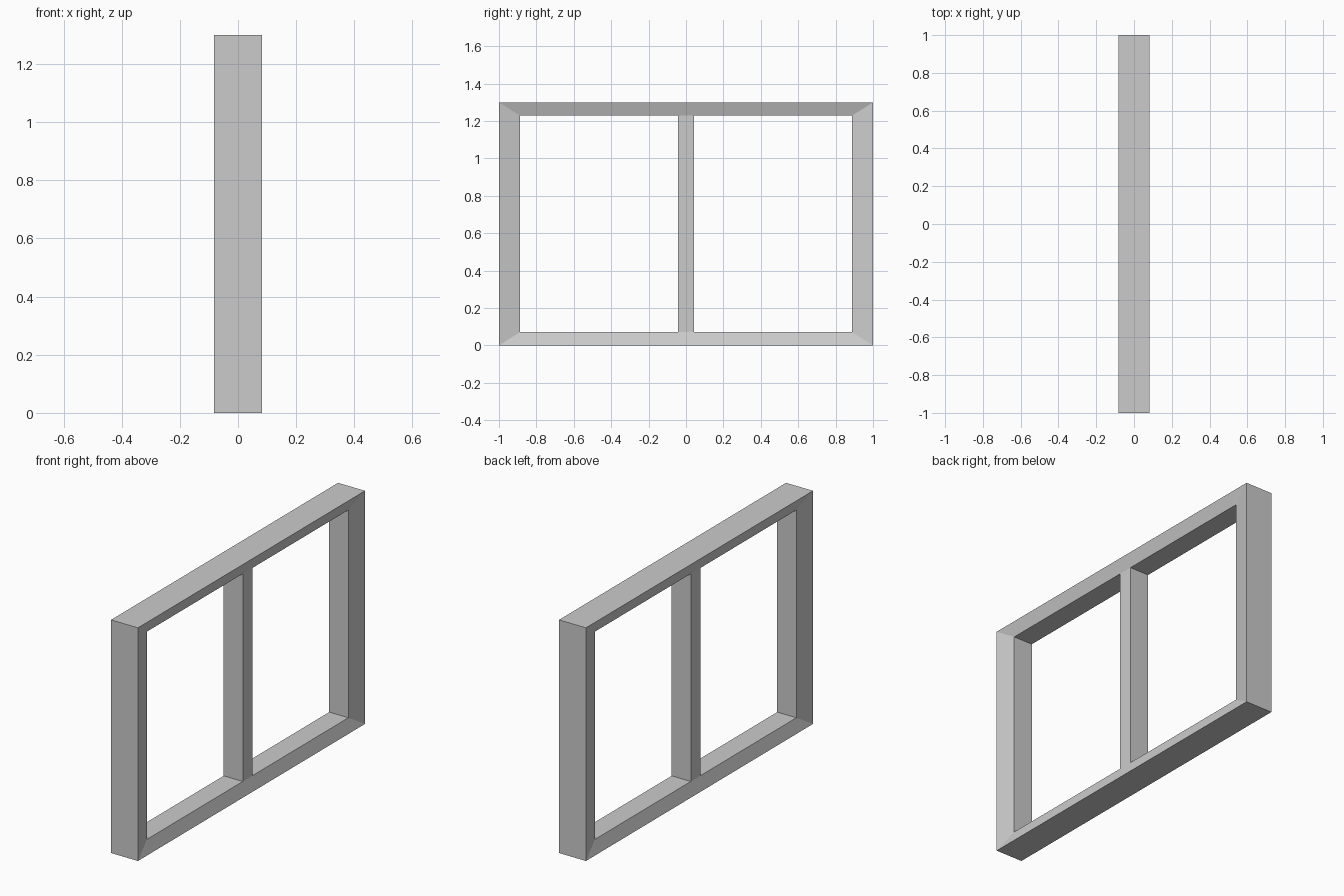
import bpy
import bmesh

if "Cube" in bpy.data.objects:
    bpy.data.objects.remove(bpy.data.objects["Cube"])

OUTER_Y, HEIGHT = 1.0, 1.3
INSET_Y, INSET_Z = 0.112, 0.071
OUTER_X, INNER_X = 0.083, 0.059
MULLION_Y = 0.042


def make_object(name, bm):
    bmesh.ops.recalc_face_normals(bm, faces=bm.faces)
    mesh = bpy.data.meshes.new(name)
    bm.to_mesh(mesh)
    bm.free()
    obj = bpy.data.objects.new(name, mesh)
    bpy.context.collection.objects.link(obj)
    return obj


def ring(bm, x, dy, dz):
    y, lo, hi = OUTER_Y - dy, dz, HEIGHT - dz
    return [bm.verts.new((x, *p)) for p in ((-y, lo), (y, lo), (y, hi), (-y, hi))]


# Mitred window frame, its depth tapering toward the opening
bm = bmesh.new()
rings = [ring(bm, *p) for p in (
    (-OUTER_X, 0, 0), (OUTER_X, 0, 0),
    (INNER_X, INSET_Y, INSET_Z), (-INNER_X, INSET_Y, INSET_Z))]
for i in range(4):
    a, b = rings[i], rings[(i + 1) % 4]
    for j in range(4):
        k = (j + 1) % 4
        bm.faces.new((a[j], a[k], b[k], b[j]))
make_object("window_frame", bm)

# Central upright between the two panes
bm = bmesh.new()
bmesh.ops.create_cube(bm, size=1)
bmesh.ops.scale(bm, verts=bm.verts,
                vec=(2 * INNER_X, 2 * MULLION_Y, HEIGHT - 2 * INSET_Z))
bmesh.ops.translate(bm, verts=bm.verts, vec=(0, 0, HEIGHT / 2))
make_object("center_mullion", bm)
